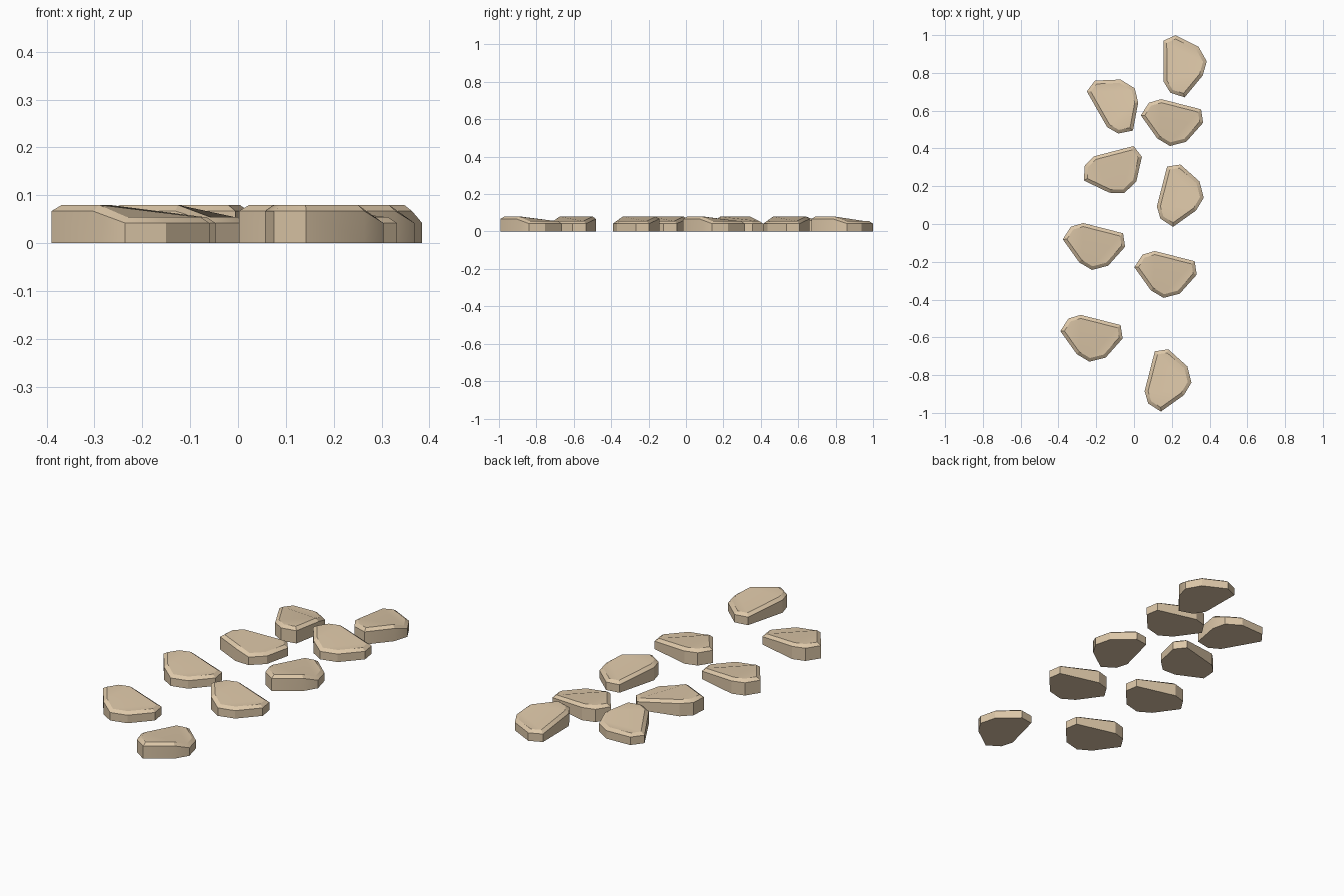
import bpy, bmesh, math
from mathutils import Matrix, Vector

if "Cube" in bpy.data.objects:
    bpy.data.objects.remove(bpy.data.objects["Cube"])

# Stone outline (clockwise from above), centred on its own bounds; True = thick end
OUTLINE = [(-0.165, 0.037, True), (-0.122, 0.104, True), (-0.057, 0.123, True),
           (0.154, 0.069, False), (0.165, -0.002, False), (0.075, -0.103, False),
           (-0.011, -0.125, False), (-0.078, -0.085, True)]
# Path layout: centre x, centre y, turn in degrees
STONES = [(-0.225, -0.605, 0), (-0.212, -0.119, 0), (0.167, -0.267, 0), (0.201, 0.537, 0),
          (0.18, -0.828, 90), (0.245, 0.15, 90), (0.27, 0.835, 105),
          (-0.114, 0.622, 134), (-0.112, 0.288, 29)]
BEVEL = 0.018

mat = bpy.data.materials.new("sandstone")
mat.diffuse_color = (0.72, 0.57, 0.39, 1)
mat.use_nodes = True
mat.node_tree.nodes["Principled BSDF"].inputs["Base Color"].default_value = mat.diffuse_color


def inset(points, d):
    """Mitred inward offset of a clockwise outline."""
    out = []
    for i, p in enumerate(points):
        a = (p - points[i - 1]).normalized()
        b = (points[(i + 1) % len(points)] - p).normalized()
        na, nb = Vector((a.y, -a.x)), Vector((b.y, -b.x))
        out.append(p + (na + nb) * d / (1 + na.dot(nb)))
    return out


def make_stone(name, cx, cy, turn):
    rot = Matrix.Rotation(math.radians(turn), 2)
    pts = [rot @ Vector(p[:2]) for p in OUTLINE]
    thick = [p[2] for p in OUTLINE]
    mid = Vector([(min(p[k] for p in pts) + max(p[k] for p in pts)) / 2 for k in (0, 1)])
    pts = [p - mid + Vector((cx, cy)) for p in pts]
    inner = inset(pts, BEVEL)
    n = len(pts)
    bm = bmesh.new()
    # Base ring, shoulder ring and top ring, thinner towards the narrow end
    rings = [[bm.verts.new((p.x, p.y, 0)) for p in pts],
             [bm.verts.new((p.x, p.y, 0.067 if t else 0.042)) for p, t in zip(pts, thick)],
             [bm.verts.new((p.x, p.y, 0.08 if t else 0.055)) for p, t in zip(inner, thick)]]
    for lo, hi in zip(rings, rings[1:]):
        for i in range(n):
            j = (i + 1) % n
            bm.faces.new((lo[i], lo[j], hi[j], hi[i]))
    bm.faces.new(rings[0])
    # Worn top: level thick end, slope, level thin end
    for ids in ((0, 1, 2, 7), (7, 2, 3, 6), (6, 3, 4, 5)):
        bm.faces.new([rings[2][i] for i in ids])
    bmesh.ops.recalc_face_normals(bm, faces=bm.faces)
    me = bpy.data.meshes.new(name)
    bm.to_mesh(me)
    bm.free()
    me.materials.append(mat)
    ob = bpy.data.objects.new(name, me)
    bpy.context.collection.objects.link(ob)
    bpy.ops.object.select_all(action='DESELECT')
    ob.select_set(True)
    bpy.context.view_layer.objects.active = ob
    bpy.ops.object.shade_smooth_by_angle(angle=math.radians(25))


for k, (x, y, turn) in enumerate(STONES, 1):
    make_stone(f"path_stone_{k}", x, y, turn)
